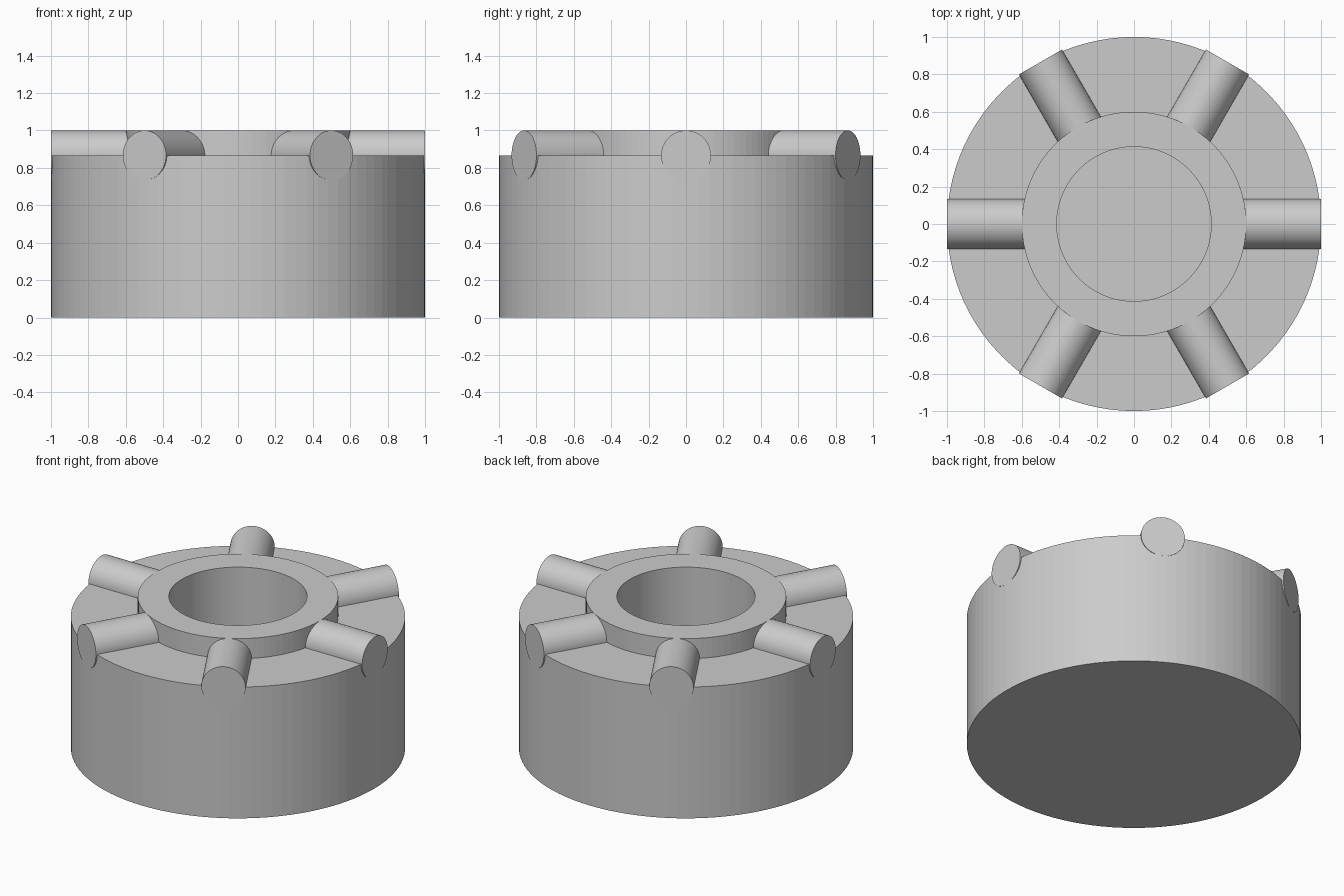
import bpy
import bmesh
from math import radians, tau
from mathutils import Matrix, Vector

default_cube = bpy.data.objects.get("Cube")
if default_cube:
    bpy.data.objects.remove(default_cube, do_unlink=True)

SHOULDER = 0.867    # height of the lower rim, also the pin axis
PIN_RADIUS = 0.133
HUB_RADIUS = 0.6
BORE_RADIUS = 0.413
BORE_FLOOR = 0.2

grey = bpy.data.materials.new("plain_grey")
grey.use_nodes = True
colour = (0.6, 0.6, 0.6, 1)
grey.diffuse_color = colour
grey.node_tree.nodes["Principled BSDF"].inputs["Base Color"].default_value = colour


def add_object(name, bm):
    bmesh.ops.recalc_face_normals(bm, faces=bm.faces)
    mesh = bpy.data.meshes.new(name)
    bm.to_mesh(mesh)
    bm.free()
    mesh.materials.append(grey)
    obj = bpy.data.objects.new(name, mesh)
    bpy.context.collection.objects.link(obj)
    return obj


def lathe(name, profile, steps):
    """Turn an (r, z) profile around the z axis."""
    bm = bmesh.new()
    verts = [bm.verts.new((r, 0, z)) for r, z in profile]
    edges = [bm.edges.new(pair) for pair in zip(verts, verts[1:])]
    bmesh.ops.spin(bm, geom=verts + edges, cent=(0, 0, 0), axis=(0, 0, 1),
                   angle=tau, steps=steps, use_merge=True)
    bmesh.ops.remove_doubles(bm, verts=bm.verts, dist=0.0001)
    return add_object(name, bm)


# Drum with a raised hub and a blind bore
lathe("drum_body", [(0, 0), (1, 0), (1, SHOULDER), (HUB_RADIUS, SHOULDER),
                    (HUB_RADIUS, 1), (BORE_RADIUS, 1),
                    (BORE_RADIUS, BORE_FLOOR), (0, BORE_FLOOR)], 100)

# Six round pins lying radially on the shoulder, half sunk into it
inner, outer = 0.5, 1.0
for i in range(6):
    bm = bmesh.new()
    place = (Matrix.Rotation(radians(60 * i), 4, "Z")
             @ Matrix.Translation(Vector(((inner + outer) / 2, 0, SHOULDER)))
             @ Matrix.Rotation(radians(90), 4, "Y"))
    bmesh.ops.create_cone(bm, cap_ends=True, segments=64, radius1=PIN_RADIUS,
                          radius2=PIN_RADIUS, depth=outer - inner, matrix=place)
    add_object(f"radial_pin_{i + 1}", bm)
